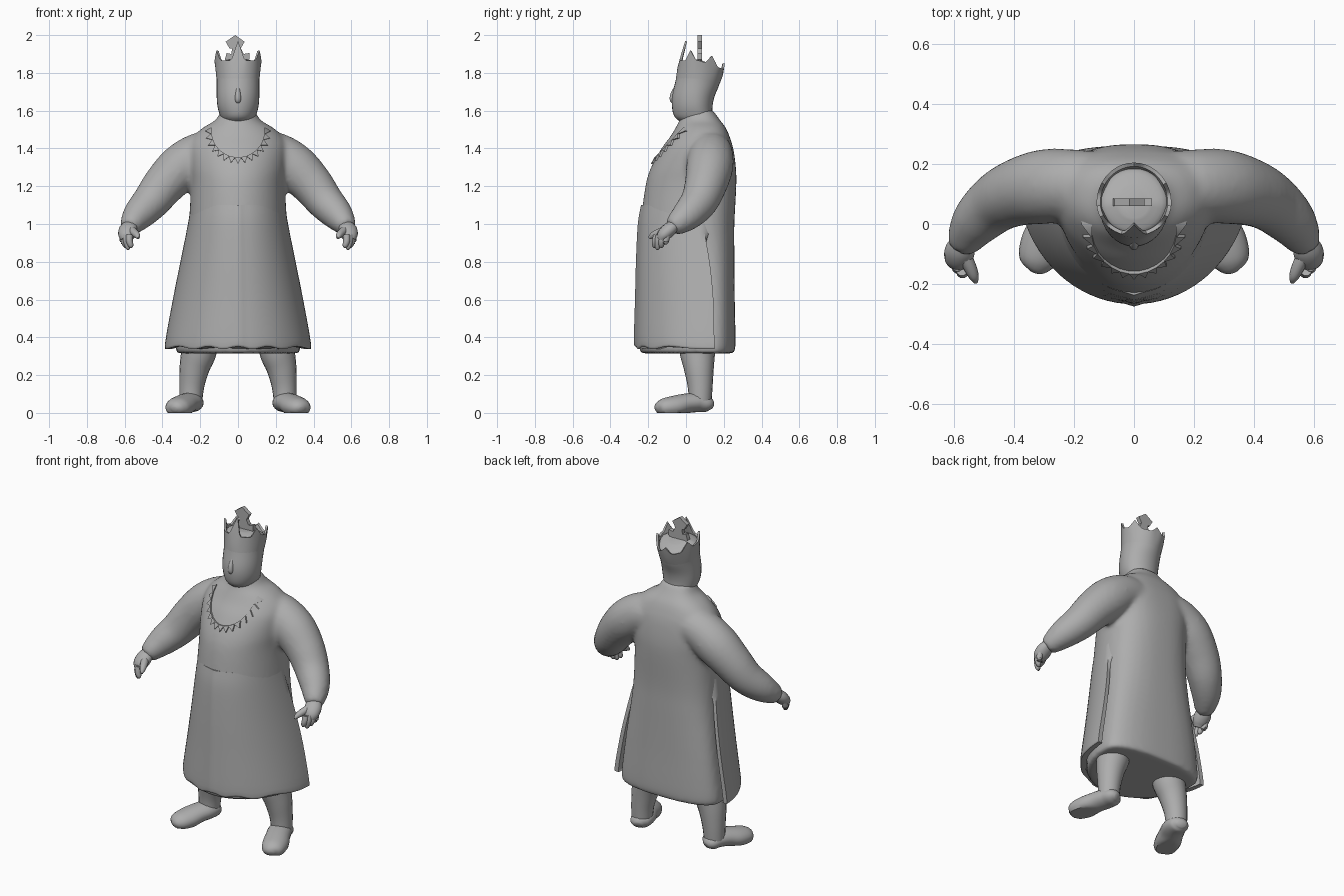
import bpy, bmesh, math
from mathutils import Vector
from mathutils.bvhtree import BVHTree

if "Cube" in bpy.data.objects:
    bpy.data.objects.remove(bpy.data.objects["Cube"])

GREY = (0.42, 0.42, 0.42, 1)
mat = bpy.data.materials.new("plain grey")
mat.use_nodes = True
mat.diffuse_color = GREY
mat.node_tree.nodes["Principled BSDF"].inputs["Base Color"].default_value = GREY


def finish(bm, name, angle=50):
    bmesh.ops.recalc_face_normals(bm, faces=bm.faces)
    mesh = bpy.data.meshes.new(name)
    bm.to_mesh(mesh)
    bm.free()
    obj = bpy.data.objects.new(name, mesh)
    bpy.context.collection.objects.link(obj)
    mesh.materials.append(mat)
    bpy.ops.object.select_all(action='DESELECT')
    obj.select_set(True)
    bpy.context.view_layer.objects.active = obj
    bpy.ops.object.shade_smooth_by_angle(angle=math.radians(angle))
    return obj


def smooth_path(points, steps=4):
    """Catmull-Rom interpolation of stations of any dimension."""
    out = []
    for i in range(len(points) - 1):
        a, b, c, d = (points[max(0, min(len(points) - 1, i + k))] for k in (-1, 0, 1, 2))
        for s in range(steps):
            t = s / steps
            out.append([q + t * (r - p) / 2 + t * t * (p - 2.5 * q + 2 * r - u / 2)
                        + t ** 3 * (1.5 * (q - r) + (u - p) / 2) for p, q, r, u in zip(a, b, c, d)])
    return out + [list(points[-1])]


def loft(bm, rings):
    rows = [[bm.verts.new(p) for p in ring] for ring in rings]
    n = len(rows[0])
    for low, high in zip(rows, rows[1:]):
        for i in range(n):
            j = (i + 1) % n
            bm.faces.new((low[i], low[j], high[j], high[i]))
    bm.faces.new(rows[0][::-1])
    bm.faces.new(rows[-1])


def tube(bm, stations, side=1, flat=1, n=20, floor=False, rounded=True):
    """Round limb through stations of (x, y, z, radius), mirrored by side."""
    path = smooth_path(stations)
    pts = [Vector((p[0] * side, p[1], p[2])) for p in path]
    rings = []
    for i, c in enumerate(pts):
        t = (pts[min(i + 1, len(pts) - 1)] - pts[max(i - 1, 0)]).normalized()
        u = t.cross(Vector((0, 0, 1)) if abs(t.z) < .9 else Vector((0, 1, 0))).normalized()
        v = t.cross(u)
        r = path[i][3]
        ring = [c + u * r * math.cos(a) + v * r * flat * math.sin(a)
                for a in (math.tau * k / n for k in range(n))]
        if floor:
            for p in ring:
                p.z = max(p.z, 0)
        rings.append(ring)
    loft(bm, rings)


def oval(z, w, yf, yb, ys, a, power=1.0):
    """Point on a cross-section: yf front, yb back, ys the depth of the sides."""
    c, s = math.cos(a), math.sin(a)
    if s < 0:
        return Vector((w * c, ys + (ys - yf) * s, z))
    return Vector((math.copysign(abs(c) ** power, c) * w, ys + (yb - ys) * s ** power, z))


def tilt(p):
    """Lean the top of the head and crown down toward the back."""
    p.z -= 0.35 * max(0, p.y - .07) * max(0, min(1, (p.z - 1.62) / .2))
    return p


# Robe body and sleeves, fused into one soft cloth surface
bm = bmesh.new()
robe = [(.315, .32, -.235, .25, .13), (.36, .33, -.25, .262, .13), (.6, .3, -.25, .258, .13),
        (.85, .27, -.245, .256, .1), (1.0, .26, -.24, .256, .08), (1.2, .25, -.215, .266, .08),
        (1.3, .26, -.185, .264, .09), (1.4, .265, -.13, .25, .1), (1.46, .24, -.085, .232, .1),
        (1.51, .185, -.055, .21, .09), (1.55, .12, -.035, .18, .08), (1.6, .09, -.02, .145, .07)]
loft(bm, [[oval(*s, math.tau * k / 48, .8) for k in range(48)] for s in smooth_path(robe)])
arm = [(.1, .13, 1.38, .11), (.2, .13, 1.365, .12), (.3, .125, 1.3, .125), (.39, .105, 1.21, .113),
       (.46, .07, 1.12, .1), (.525, .01, 1.05, .085), (.565, -.05, 1.0, .062), (.58, -.075, .98, .045)]
for side in (-1, 1):
    tube(bm, arm, side)
bmesh.ops.recalc_face_normals(bm, faces=bm.faces)
tree = BVHTree.FromBMesh(bm)
coat = finish(bm, "robe_and_sleeves")
fuse = coat.modifiers.new("fuse", 'REMESH')
fuse.mode = 'VOXEL'
fuse.voxel_size = .014
fuse.use_smooth_shade = True
soften = coat.modifiers.new("soften", 'SMOOTH')
soften.factor = .5
soften.iterations = 6

# Flared front panel of the robe, open at the side slits
bm = bmesh.new()
panel = [(.345, .385, -.262, 0, .15), (.38, .385, -.268, 0, .15), (.6, .345, -.262, 0, .145),
         (.8, .305, -.257, 0, .125), (1.0, .265, -.247, 0, .09), (1.1, .25, -.23, 0, .08)]
rings = []
for s in smooth_path(panel):
    outer = [oval(*s, math.pi + math.pi * k / 40) for k in range(41)]
    for p in outer:
        p.y -= .008 * max(0, 1 - abs(p.x) / .03)
        p.z += .008 * math.cos(p.x * 40) * max(0, 1 - (p.z - .345) * 12)
    inner = [Vector((p.x * .93, p.y + .025 if p.y < .1 else p.y, p.z)) for p in reversed(outer)]
    rings.append(outer + inner)
loft(bm, rings)
finish(bm, "robe_front_panel")

# Toothed collar lying on the chest
bm = bmesh.new()
for k in range(15):
    a = math.pi * k / 14
    out = Vector((math.cos(a), 0, -math.sin(a)))
    across = Vector((-out.z, 0, out.x))
    c = Vector((0, 0, 1.49)) + Vector((.14 * out.x, 0, .14 * out.z))
    corners = []
    for p in (c - across * .018, c + across * .018, c + out * .035):
        hit = tree.ray_cast(Vector((p.x, -1, p.z)), Vector((0, 1, 0)))[0]
        corners.append(hit if hit else p)
    front = [bm.verts.new(p + Vector((0, -.008, .004))) for p in corners]
    back = [bm.verts.new(p + Vector((0, .02, 0))) for p in corners]
    bm.faces.new(front)
    for i in range(3):
        j = (i + 1) % 3
        bm.faces.new((front[i], back[i], back[j], front[j]))
finish(bm, "toothed_collar")

# Head with a full jaw and a sloping top
bm = bmesh.new()
head = [(1.5, .09, .01, .15, .08), (1.54, .08, -.03, .145, .07), (1.57, .094, -.062, .14, .06),
        (1.62, .108, -.074, .14, .05), (1.68, .113, -.073, .15, .05), (1.76, .113, -.055, .175, .06),
        (1.82, .116, -.042, .185, .07), (1.855, .105, -.03, .18, .07), (1.87, .05, .02, .13, .07)]
loft(bm, [[tilt(oval(*s, math.tau * k / 32)) for k in range(32)] for s in smooth_path(head)])
tube(bm, [(0, -.05, 1.735, .006), (0, -.068, 1.69, .014), (0, -.07, 1.655, .016), (0, -.06, 1.64, .006)], n=10)
finish(bm, "head")

# Crown band with pointed rim; each spike is (angle, height)
spikes = [(270, .105), (335, .055), (205, .055), (30, .05), (150, .05), (90, .035)]
bm = bmesh.new()


def rim(a):
    turn = math.degrees(a)
    return max(h * max(0, 1 - abs((turn - d + 180) % 360 - 180) / 17) for d, h in spikes)


outer, inner = [], []
for k in range(72):
    a = math.tau * k / 72
    low = tilt(oval(1.77, .114, -.053, .178, .065, a))
    mid = tilt(oval(1.83, .12, -.045, .195, .07, a))
    top = tilt(oval(1.865, .125, -.04, .205, .07, a))
    lift = rim(a)
    top.z += lift
    top.y += .35 * lift if math.sin(a) < -.8 else 0
    well = Vector((top.x * .9, .08 + (top.y - .08) * .9, top.z - .004))
    base = Vector((mid.x * .86, .08 + (mid.y - .08) * .86, mid.z))
    outer.append([bm.verts.new(p) for p in (low, mid, top, well, base)])
for one, two in zip(outer, outer[1:] + outer[:1]):
    for i in range(4):
        bm.faces.new((one[i], two[i], two[i + 1], one[i + 1]))
finish(bm, "crown", 35)

# Diamond ornament on a short stem above the crown
bm = bmesh.new()
for outline in ([(-.065, 1.965), (-.015, 2.0), (.035, 1.965), (.015, 1.93), (-.045, 1.93)],
                [(-.07, 1.87), (-.06, 1.905), (-.035, 1.9), (-.03, 1.94), (.01, 1.94),
                 (.03, 1.9), (.06, 1.905), (.06, 1.87), (.02, 1.84), (-.03, 1.84)]):
    loft(bm, [[Vector((x, y, z)) for x, z in outline] for y in (.06, .085)])
finish(bm, "crown_ornament", 30)

for side, word in ((1, "left"), (-1, "right")):
    # Hand: palm, drooping fingers and thumb
    bm = bmesh.new()
    tube(bm, [(.572, -.06, .995, .04), (.582, -.09, .97, .05), (.588, -.12, .94, .046),
              (.59, -.135, .915, .03)], side, .75, 14)
    for x, y, drop in ((.608, -.1, .895), (.602, -.12, .875), (.59, -.14, .865), (.575, -.155, .875)):
        tube(bm, [(x, y, .94, .019), (x, y - .008, .91, .018), (x - .008, y - .01, drop + .01, .014),
                  (x - .012, y - .008, drop, .006)], side, 1, 10)
    tube(bm, [(.57, -.1, .97, .024), (.55, -.14, .955, .022), (.535, -.175, .94, .017),
              (.528, -.195, .925, .007)], side, 1, 10)
    finish(bm, word + "_hand")

    # Leg
    bm = bmesh.new()
    tube(bm, [(.19, .06, .5, .1), (.205, .06, .34, .096), (.23, .068, .24, .08),
              (.245, .075, .14, .066), (.25, .075, .05, .06)], side)
    finish(bm, word + "_leg")

    # Foot, turned outward with a flat sole
    bm = bmesh.new()
    tube(bm, [(.235, .138, .035, .025), (.242, .115, .045, .055), (.25, .06, .055, .068),
              (.275, .0, .05, .07), (.302, -.06, .035, .075), (.322, -.115, .028, .066),
              (.332, -.145, .024, .045), (.338, -.158, .02, .015)], side, .75, 20, True)
    finish(bm, word + "_foot")
